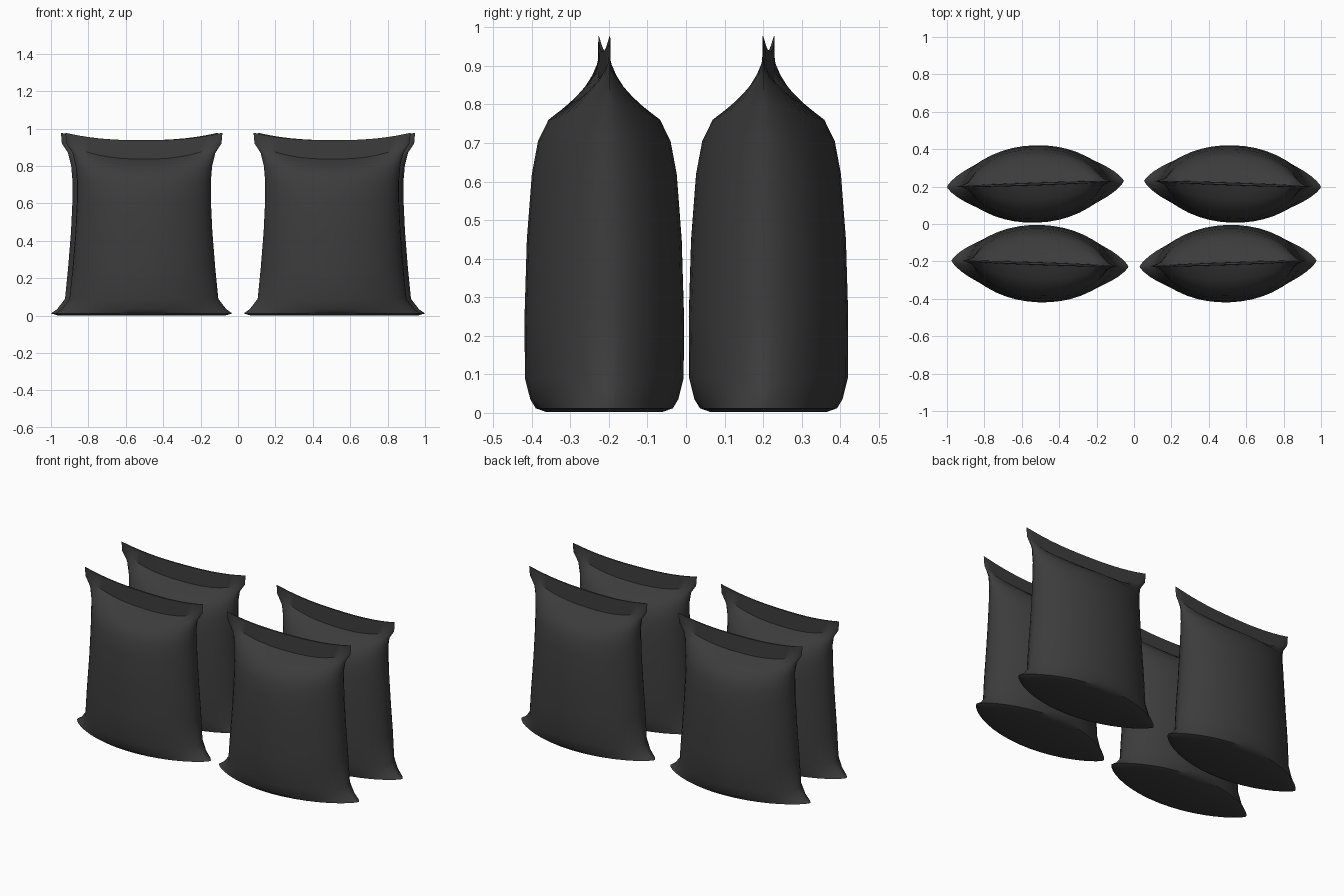
import bpy, bmesh, math

cube = bpy.data.objects.get("Cube")
if cube:
    bpy.data.objects.remove(cube, do_unlink=True)

# Dark woven sack cloth
cloth = bpy.data.materials.new("charcoal cloth")
cloth.use_nodes = True
colour = (0.045, 0.045, 0.045, 1)
cloth.diffuse_color = colour
shader = cloth.node_tree.nodes["Principled BSDF"]
shader.inputs["Base Color"].default_value = colour
shader.inputs["Roughness"].default_value = 0.8

# Cross-sections: height at the ends, half width, half depth, roundness, sag at the middle
SECTIONS = [
    (0.002, 0.440, 0.150, 0.80, 0),      # flat base
    (0.012, 0.473, 0.178, 0.75, 0),      # flared bottom corners
    (0.035, 0.440, 0.192, 0.70, 0),
    (0.090, 0.398, 0.206, 0.60, 0),
    (0.250, 0.382, 0.207, 0.55, 0),      # full body
    (0.450, 0.366, 0.201, 0.55, 0),
    (0.620, 0.358, 0.188, 0.55, 0),
    (0.720, 0.358, 0.172, 0.55, 0.015),
    (0.800, 0.365, 0.145, 0.60, 0.040),  # shoulders
    (0.870, 0.382, 0.080, 0.65, 0.062),
    (0.920, 0.415, 0.008, 0.50, 0.083),  # closing seam
    (0.978, 0.420, 0.005, 0.50, 0.040),  # top of the flat strip
]
SIDES = 40


def build_sack(name, x, y, turn):
    bm = bmesh.new()
    rings = []
    for z, width, depth, power, sag in SECTIONS:
        ring = []
        for i in range(SIDES):
            a = 2 * math.pi * i / SIDES
            u, s = math.cos(a), math.sin(a)
            side = math.copysign(abs(s) ** (2 * power), s)
            drop = sag * (1 - abs(u) ** 2.5)
            ring.append(bm.verts.new((width * u, depth * side, z - drop)))
        rings.append(ring)

    # Skin between neighbouring sections
    for low, high in zip(rings, rings[1:]):
        for i in range(SIDES):
            j = (i + 1) % SIDES
            bm.faces.new((low[i], low[j], high[j], high[i]))

    # Close base and strip with strips running front to back
    for ring in (rings[0], rings[-1]):
        for i in range(SIDES // 2):
            corners = [ring[i], ring[i + 1], ring[-i - 1], ring[-i]]
            bm.faces.new(list(dict.fromkeys(corners)))

    bmesh.ops.recalc_face_normals(bm, faces=bm.faces)
    mesh = bpy.data.meshes.new(name)
    bm.to_mesh(mesh)
    bm.free()
    mesh.materials.append(cloth)
    sack = bpy.data.objects.new(name, mesh)
    bpy.context.collection.objects.link(sack)
    sack.location = (x, y, 0)
    sack.rotation_euler.z = math.radians(turn)
    bpy.ops.object.select_all(action="DESELECT")
    sack.select_set(True)
    bpy.context.view_layer.objects.active = sack
    bpy.ops.object.shade_smooth_by_angle(angle=math.radians(40))


# Two rows of two, each turned slightly
for row, x, y, turn in (("front", 0.503, -0.212, 2), ("back", 0.527, 0.214, -2)):
    build_sack(row + "_left_sack", x, y, turn)
    build_sack(row + "_right_sack", -x, y, -turn)
